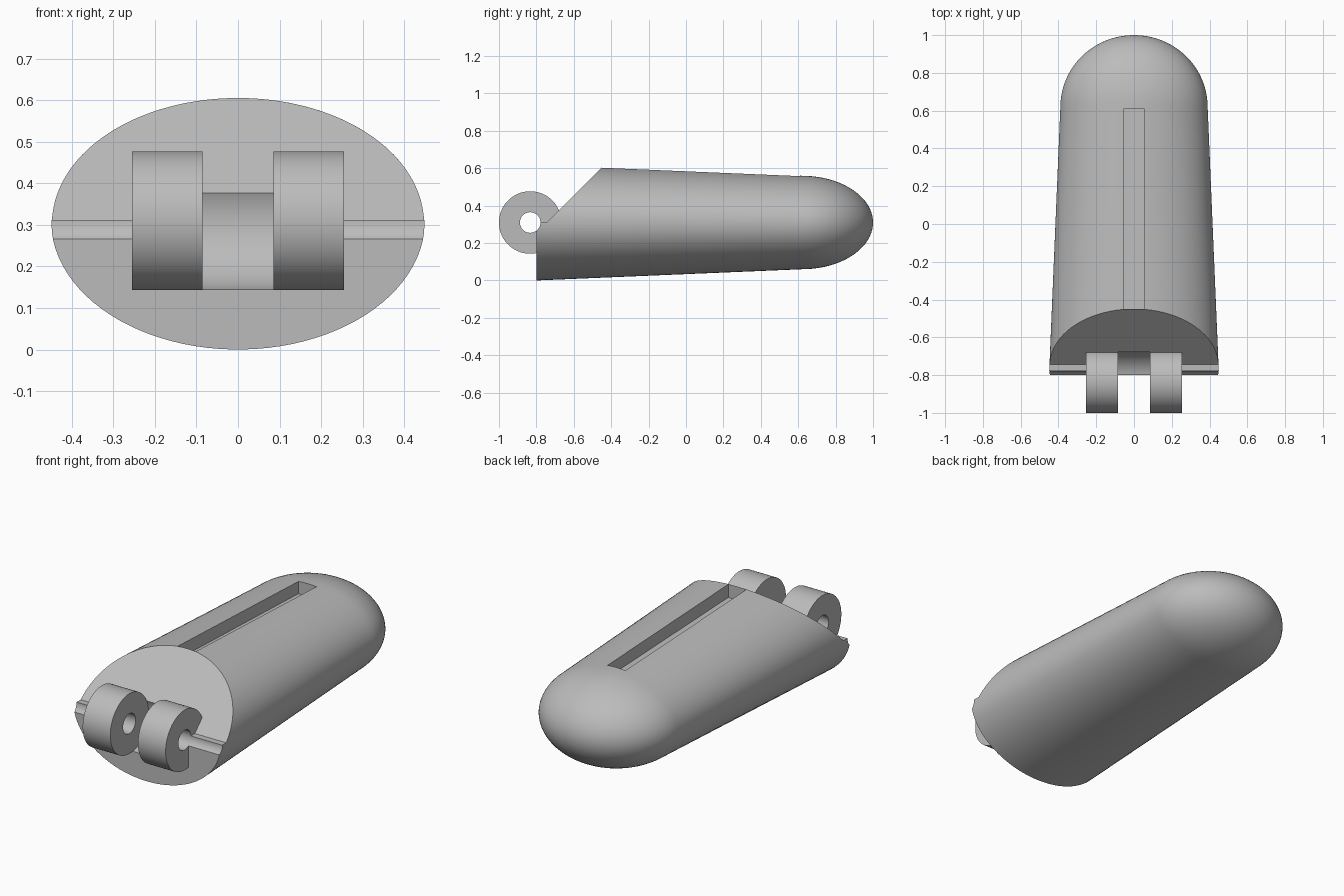
import bpy, bmesh, math
from mathutils import Matrix

default = bpy.data.objects.get("Cube")
if default:
    bpy.data.objects.remove(default, do_unlink=True)

SEGS = 96
MID_Z = 0.31      # height of the body axis and hinge axis
HINGE_Y = -0.833

grey = bpy.data.materials.new("plain_grey")
grey.use_nodes = True
colour = (0.5, 0.5, 0.5, 1)
grey.diffuse_color = colour
grey.node_tree.nodes["Principled BSDF"].inputs["Base Color"].default_value = colour


def finish(bm, name):
    bmesh.ops.recalc_face_normals(bm, faces=bm.faces)
    mesh = bpy.data.meshes.new(name)
    bm.to_mesh(mesh)
    bm.free()
    mesh.materials.append(grey)
    obj = bpy.data.objects.new(name, mesh)
    bpy.context.collection.objects.link(obj)
    return obj


def prism(name, profile, half_width):
    """Side profile of (y, z) points, extruded across x."""
    bm = bmesh.new()
    face = bm.faces.new([bm.verts.new((-half_width, y, z)) for y, z in profile])
    out = bmesh.ops.extrude_face_region(bm, geom=[face])
    verts = [v for v in out["geom"] if isinstance(v, bmesh.types.BMVert)]
    bmesh.ops.translate(bm, verts=verts, vec=(2 * half_width, 0, 0))
    return finish(bm, name)


def hinge_cylinder(name, radius, half_width):
    """Cylinder lying along x on the hinge axis."""
    bm = bmesh.new()
    place = Matrix.Translation((0, HINGE_Y, MID_Z)) @ Matrix.Rotation(math.pi / 2, 4, "Y")
    bmesh.ops.create_cone(bm, cap_ends=True, segments=SEGS, radius1=radius,
                          radius2=radius, depth=2 * half_width, matrix=place)
    return finish(bm, name)


def combine(target, tool, operation):
    mod = target.modifiers.new(tool.name, "BOOLEAN")
    mod.operation = operation
    mod.solver = "EXACT"
    mod.object = tool
    bpy.context.view_layer.objects.active = target
    bpy.ops.object.modifier_apply(modifier=mod.name)
    bpy.data.objects.remove(tool, do_unlink=True)


# Tapered oval body with a rounded tip
rings = [(-0.8, 0.45, 0.31)]
for i in range(20):
    a = math.pi / 2 * i / 20
    rings.append((0.62 + 0.38 * math.sin(a), 0.39 * math.cos(a), 0.25 * math.cos(a)))
bm = bmesh.new()
loops = []
for y, rx, rz in rings:
    angles = [2 * math.pi * (k + 0.5) / SEGS for k in range(SEGS)]
    loops.append([bm.verts.new((rx * math.cos(a), y, MID_Z + rz * math.sin(a))) for a in angles])
for lower, upper in zip(loops, loops[1:]):
    for k in range(SEGS):
        n = (k + 1) % SEGS
        bm.faces.new((lower[k], lower[n], upper[n], upper[k]))
bm.faces.new(loops[0])
tip = bm.verts.new((0, 1, MID_Z))
for k in range(SEGS):
    bm.faces.new((loops[-1][k], loops[-1][(k + 1) % SEGS], tip))
body = finish(bm, "fingertip_body")

# Slanted cut and small ledge above the hinge
combine(body, prism("slant_cutter", [(-1.2, 0.312), (-0.743, 0.312), (0, 1.055), (-1.2, 1.055)], 0.7),
        "DIFFERENCE")

# Pair of hinge knuckles with a rounded gap between them
combine(body, hinge_cylinder("hinge_knuckles", 0.167, 0.255), "UNION")
combine(body, hinge_cylinder("knuckle_gap", 0.169, 0.085), "DIFFERENCE")

# Pin hole, running on as a groove across the front
combine(body, hinge_cylinder("pin_hole", 0.055, 0.7), "DIFFERENCE")

# Long slot in the top
combine(body, prism("top_slot", [(-0.45, 0.53), (0.61, 0.49), (0.61, 0.8), (-0.45, 0.8)], 0.055),
        "DIFFERENCE")

bpy.ops.object.select_all(action="DESELECT")
body.select_set(True)
bpy.context.view_layer.objects.active = body
bpy.ops.object.shade_smooth_by_angle(angle=math.radians(30))
